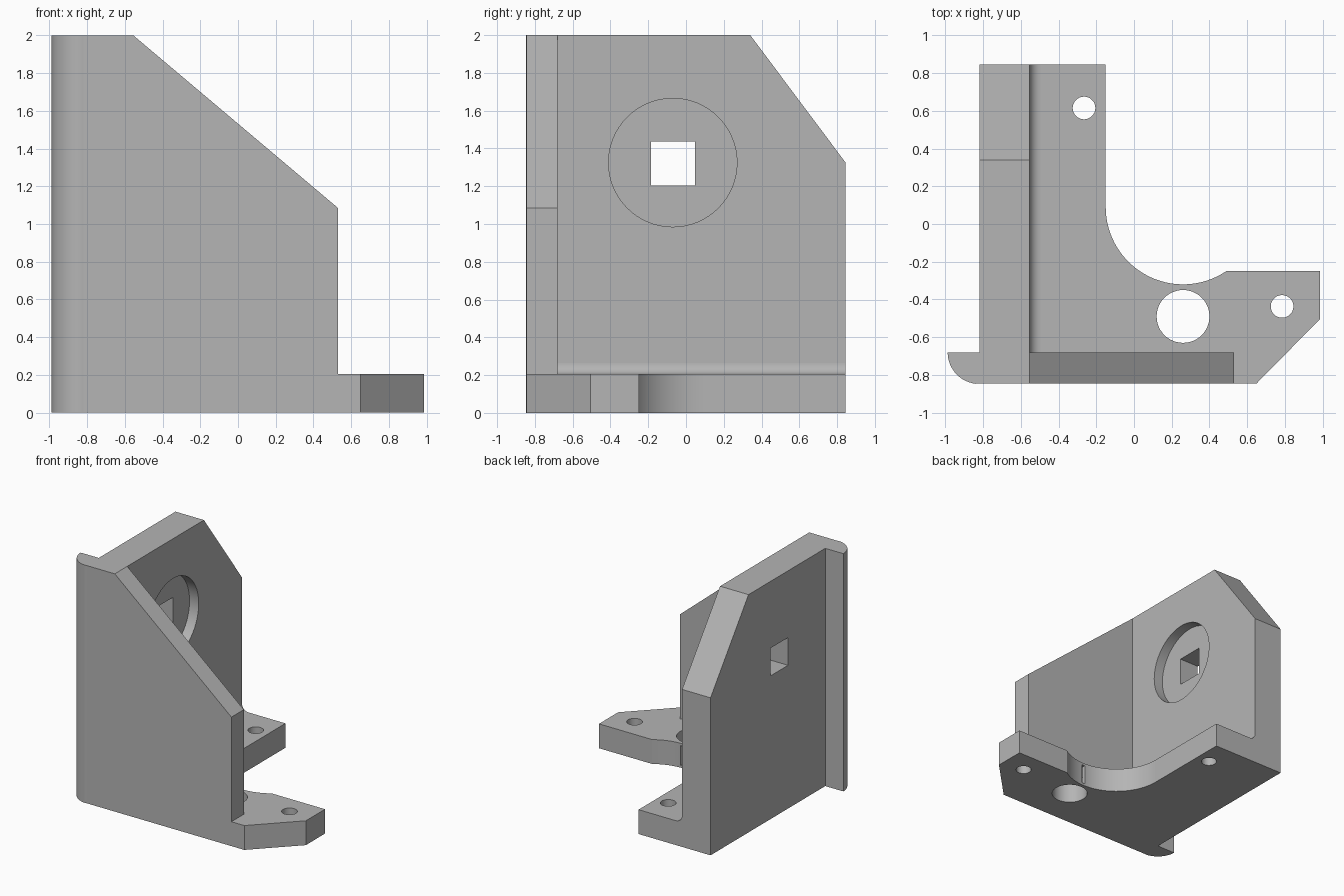
import bpy, bmesh, math
from math import radians, cos, sin
from mathutils import Vector

if "Cube" in bpy.data.objects:
    bpy.data.objects.remove(bpy.data.objects["Cube"], do_unlink=True)

grey = bpy.data.materials.new("plain_grey")
grey.use_nodes = True
colour = (0.46, 0.46, 0.46, 1)
grey.diffuse_color = colour
grey.node_tree.nodes["Principled BSDF"].inputs["Base Color"].default_value = colour


def arc(cx, cy, r, start, end, n):
    """Points along an arc, angles in degrees."""
    angles = [radians(start + (end - start) * i / n) for i in range(n + 1)]
    return [(cx + r * cos(a), cy + r * sin(a)) for a in angles]


def circle(cx, cy, r, n=48):
    return arc(cx, cy, r, 0, 360, n)[:-1]


def rect(u0, u1, v0, v1):
    return [(u0, v0), (u1, v0), (u1, v1), (u0, v1)]


def prism(name, outline, axis, low, high):
    """Extrude a closed outline along the x, y or z axis."""
    place = {"x": lambda u, v, w: (w, u, v),
             "y": lambda u, v, w: (u, w, v),
             "z": lambda u, v, w: (u, v, w)}[axis]
    bm = bmesh.new()
    face = bm.faces.new([bm.verts.new(place(u, v, low)) for u, v in outline])
    new = bmesh.ops.extrude_face_region(bm, geom=[face])["geom"]
    shift = Vector(place(0, 0, high - low))
    bmesh.ops.translate(bm, vec=shift, verts=[g for g in new if isinstance(g, bmesh.types.BMVert)])
    bmesh.ops.recalc_face_normals(bm, faces=bm.faces)
    mesh = bpy.data.meshes.new(name)
    bm.to_mesh(mesh)
    bm.free()
    mesh.materials.append(grey)
    ob = bpy.data.objects.new(name, mesh)
    bpy.context.collection.objects.link(ob)
    return ob


def combine(target, tool, operation):
    """Apply a boolean and remove the tool object."""
    mod = target.modifiers.new(operation, "BOOLEAN")
    mod.operation, mod.object, mod.solver = operation, tool, "EXACT"
    bpy.context.view_layer.update()
    graph = bpy.context.evaluated_depsgraph_get()
    mesh = bpy.data.meshes.new_from_object(target.evaluated_get(graph))
    target.modifiers.clear()
    target.data = mesh
    bpy.data.objects.remove(tool, do_unlink=True)


left, inner, front, back, wall_back = -0.82, -0.555, -0.845, 0.845, -0.68
base_top = 0.205

# Foot plate with a scooped inner corner and a clipped toe
foot = [(left, front), (0.65, front), (0.985, -0.505), (0.985, -0.25)]
foot += arc(0.26, 0.09, 0.41, -56, -180, 32)
foot += [(-0.15, back), (left, back)]
bracket = prism("angle_bracket", foot, "z", 0, base_top)

# Upright side wall with a clipped back corner
side = [(front, 0), (back, 0), (back, 1.325), (0.34, 2), (front, 2)]
combine(bracket, prism("side_wall", side, "x", left, inner), "UNION")

# Sloped front wall
gusset = [(left, 0), (0.53, 0), (0.53, 1.085), (inner, 2), (left, 2)]
combine(bracket, prism("front_wall", gusset, "y", front, wall_back), "UNION")

# Rounded lip beside the front wall
lip = arc(left, wall_back, 0.168, 180, 270, 14)
lip[-1] = (left, front)
lip += [(-0.75, front), (-0.75, wall_back)]
combine(bracket, prism("rounded_lip", lip, "z", 0, 2), "UNION")

# Fillet between foot and side wall
r = 0.06
fillet = [(inner - 0.05, 0.1), (inner + r, 0.1)]
fillet += arc(inner + r, base_top + r, r, 270, 180, 8) + [(inner - 0.05, base_top + r)]
combine(bracket, prism("fillet", fillet, "y", wall_back - 0.05, back), "UNION")

# Round recess, square through hole, screw holes, large hole and slit
cuts = [
    (circle(-0.07, 1.325, 0.34, 64), "x", inner - 0.085, inner + 0.1),
    (rect(-0.185, 0.047, 1.205, 1.438), "x", -1, 0),
    (circle(-0.265, 0.615, 0.06), "z", -0.1, 0.5),
    (circle(0.785, -0.437, 0.06), "z", -0.1, 0.5),
    (circle(0.26, -0.49, 0.14), "z", -0.1, 0.5),
    (rect(0.245, 0.275, 0.02, 0.185), "y", -0.42, -0.25),
]
for outline, axis, low, high in cuts:
    combine(bracket, prism("cutter", outline, axis, low, high), "DIFFERENCE")

# Smooth the curved faces only
bpy.ops.object.select_all(action="DESELECT")
bracket.select_set(True)
bpy.context.view_layer.objects.active = bracket
bpy.ops.object.shade_smooth_by_angle(angle=radians(30))
for face in bracket.data.polygons:
    face.use_smooth = max(abs(c) for c in face.normal) < 0.9999
